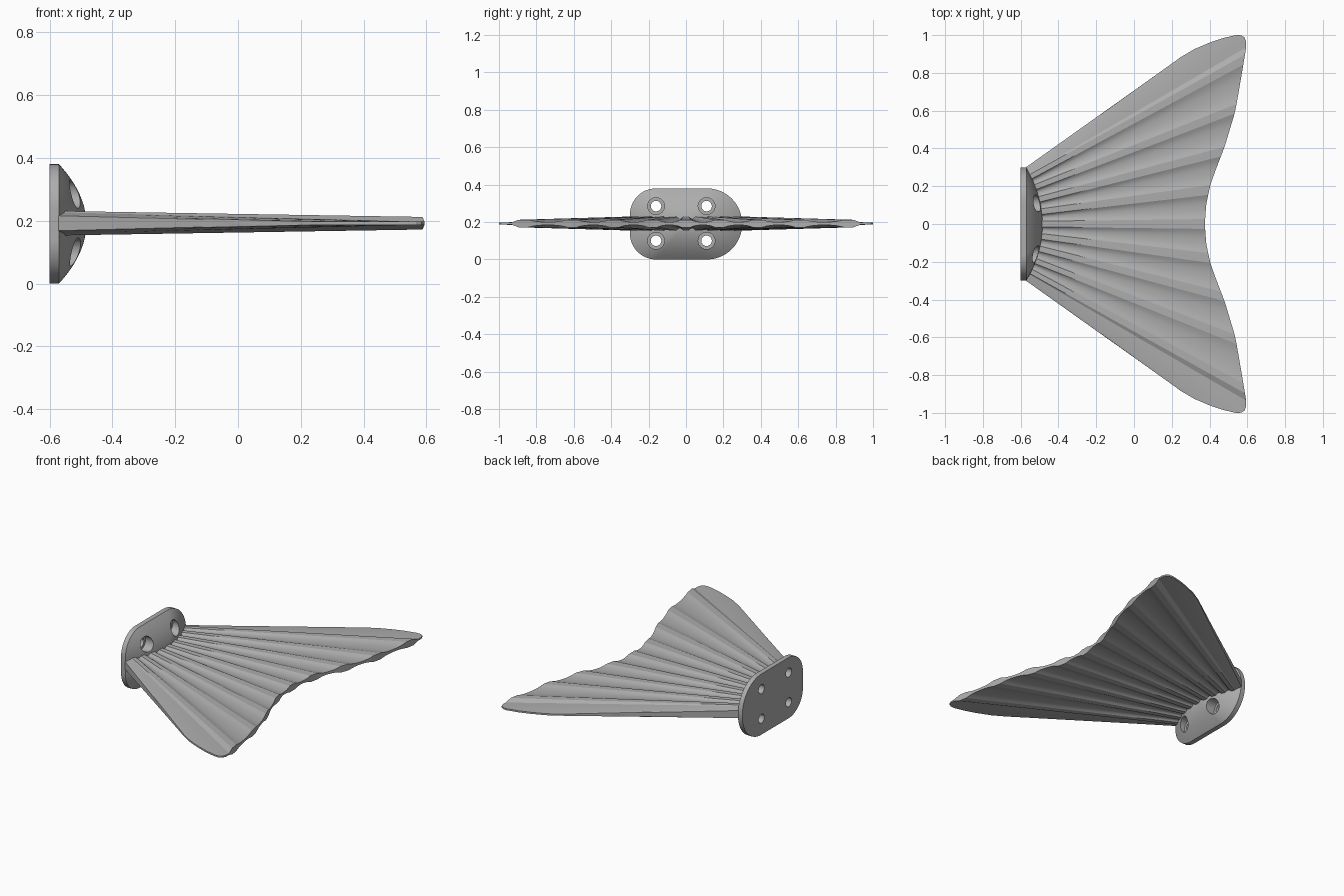
import bpy, bmesh, math
from mathutils import Vector

cube = bpy.data.objects.get("Cube")
if cube:
    bpy.data.objects.remove(cube, do_unlink=True)

grey = bpy.data.materials.new("satin grey")
grey.use_nodes = True
COLOUR = (0.42, 0.42, 0.42, 1)
grey.diffuse_color = COLOUR
grey.node_tree.nodes["Principled BSDF"].inputs["Base Color"].default_value = COLOUR

MID = 0.192  # height of the fin's middle plane


def make_object(name, bm):
    bmesh.ops.recalc_face_normals(bm, faces=bm.faces[:])
    mesh = bpy.data.meshes.new(name)
    bm.to_mesh(mesh)
    bm.free()
    mesh.materials.append(grey)
    obj = bpy.data.objects.new(name, mesh)
    bpy.context.collection.objects.link(obj)
    return obj


def activate(obj):
    bpy.ops.object.select_all(action='DESELECT')
    obj.select_set(True)
    bpy.context.view_layer.objects.active = obj


def smooth(obj, degrees):
    activate(obj)
    bpy.ops.object.shade_smooth_by_angle(angle=math.radians(degrees))


def lerp(a, b, t):
    return a + (b - a) * t


def skin(bm, rings):
    """Join equal closed rings of points and cap both ends."""
    rows = [[bm.verts.new(p) for p in ring] for ring in rings]
    n = len(rows[0])
    for a, b in zip(rows, rows[1:]):
        for i in range(n):
            j = (i + 1) % n
            bm.faces.new((a[i], a[j], b[j], b[i]))
    bm.faces.new(rows[0])
    bm.faces.new(rows[-1])


# Mounting plate: rounded outline with a domed front
HALF_Y, HALF_Z = 0.3, 0.19
outline = []
for k, (sy, sz, r) in enumerate([(1, 1, 0.188), (-1, 1, 0.14), (-1, -1, 0.14), (1, -1, 0.188)]):
    for i in range(17):
        a = math.pi / 2 * (k + i / 16)
        outline.append((sy * (HALF_Y - r) + r * math.cos(a), sz * (HALF_Z - r) + r * math.sin(a)))


def plate_ring(x, scale):
    return [(x, y * scale, HALF_Z + z * scale) for y, z in outline]


rings = [plate_ring(-0.6, 1)]
for i in range(15):
    t = 1 - i / 15
    rings.append(plate_ring(-0.57 + 0.087 * (1 - t * t), t))
bm = bmesh.new()
skin(bm, rings)
plate = make_object("mounting_plate", bm)


# Screw holes with a wider front recess
def drill(name, y, z, radius, x0, x1):
    bpy.ops.mesh.primitive_cylinder_add(vertices=32, radius=radius, depth=x1 - x0,
                                        location=((x0 + x1) / 2, y, z),
                                        rotation=(0, math.pi / 2, 0))
    cutter = bpy.context.object
    cutter.name = name
    cutter.hide_render = True
    activate(plate)
    mod = plate.modifiers.new(name, 'BOOLEAN')
    mod.operation = 'DIFFERENCE'
    mod.solver = 'EXACT'
    mod.object = cutter
    bpy.ops.object.modifier_apply(modifier=mod.name)
    bpy.data.objects.remove(cutter, do_unlink=True)


for y in (-0.16, 0.11):
    for z in (0.1, 0.285):
        drill("recess_cutter", y, z, 0.045, -0.56, -0.4)
        drill("hole_cutter", y, z, 0.028, -0.7, -0.4)
smooth(plate, 25)

# Fin: straight rays fan out from the base to the trailing edge
TRAIL = [(0, 0.375), (0.1, 0.382), (0.2, 0.402), (0.28, 0.43),
         (0.41, 0.48), (0.6, 0.537), (0.85, 0.58), (0.9, 0.588)]


def trail_x(y):
    for (y0, x0), (y1, x1) in zip(TRAIL, TRAIL[1:]):
        if y <= y1:
            return lerp(x0, x1, (y - y0) / (y1 - y0))
    return TRAIL[-1][1]


RIBS = [(0, 0), (0.055, 0.18), (0.112, 0.383), (0.175, 0.61), (0.235, 0.87)]  # base y, tail y
RIB_BASE, RIB_TAIL = 0.039, 0.02
VALLEY_BASE, VALLEY_TAIL = 0.029, 0.008
WIDE_BASE, WIDE_TAIL = 0.014, 0.026


def ray(base_y, tail_y, h_base, h_tail, tail_x_pos=None):
    x = trail_x(tail_y) if tail_x_pos is None else tail_x_pos
    return (base_y, x, tail_y, h_base, h_tail)


half = [ray(0, 0, RIB_BASE, RIB_TAIL)]
STEPS = 8
for (b0, t0), (b1, t1) in zip(RIBS, RIBS[1:]):
    # hollow web between neighbouring ribs, both rib edges included
    for i in range(STEPS + 1):
        f = i / STEPS
        v = abs(2 * f - 1) ** 2.5
        half.append(ray(lerp(b0 + WIDE_BASE, b1 - WIDE_BASE, f),
                        lerp(t0 + WIDE_TAIL, t1 - WIDE_TAIL, f),
                        lerp(VALLEY_BASE, RIB_BASE, v), lerp(VALLEY_TAIL, RIB_TAIL, v)))
half.append(ray(RIBS[-1][0] + WIDE_BASE, 0.896, RIB_BASE, RIB_TAIL))

# Thin outer web around the rounded tip to the leading edge
TIP = [(0.594, 0.935), (0.594, 0.965), (0.585, 0.988), (0.567, 0.999), (0.54, 1.0),
       (0.47, 0.984), (0.4, 0.96), (0.32, 0.926), (0.25, 0.885), (0.16, 0.82)]
for i, (x, y) in enumerate(TIP):
    f = (i + 1) / len(TIP)
    half.append(ray(lerp(0.249, 0.298, f), y, lerp(0.036, 0.024, f), 0.005, x))

rays = [(-b, x, -y, hb, ht) for b, x, y, hb, ht in reversed(half[1:])] + half


def fin_ring(s):
    top, bottom = [], []
    for b, x, y, hb, ht in rays:
        px, py, h = lerp(-0.575, x, s), lerp(b, y, s), lerp(hb, ht, s)
        top.append(Vector((px, py, MID + h)))
        bottom.append(Vector((px, py, MID - h)))
    return top, bottom


bm = bmesh.new()
SECTIONS = 10
rows = []
for k in range(SECTIONS + 1):
    rows.append([[bm.verts.new(p) for p in side] for side in fin_ring(k / SECTIONS)])
last = len(rays) - 1
for (top0, bot0), (top1, bot1) in zip(rows, rows[1:]):
    for i in range(last):
        bm.faces.new((top0[i], top1[i], top1[i + 1], top0[i + 1]))
        bm.faces.new((bot0[i], bot0[i + 1], bot1[i + 1], bot1[i]))
    for i in (0, last):
        bm.faces.new((top0[i], bot0[i], bot1[i], top1[i]))
for top, bot in (rows[0], rows[-1]):
    for i in range(last):
        bm.faces.new((top[i], top[i + 1], bot[i + 1], bot[i]))
fin = make_object("ribbed_fin", bm)
smooth(fin, 14)
